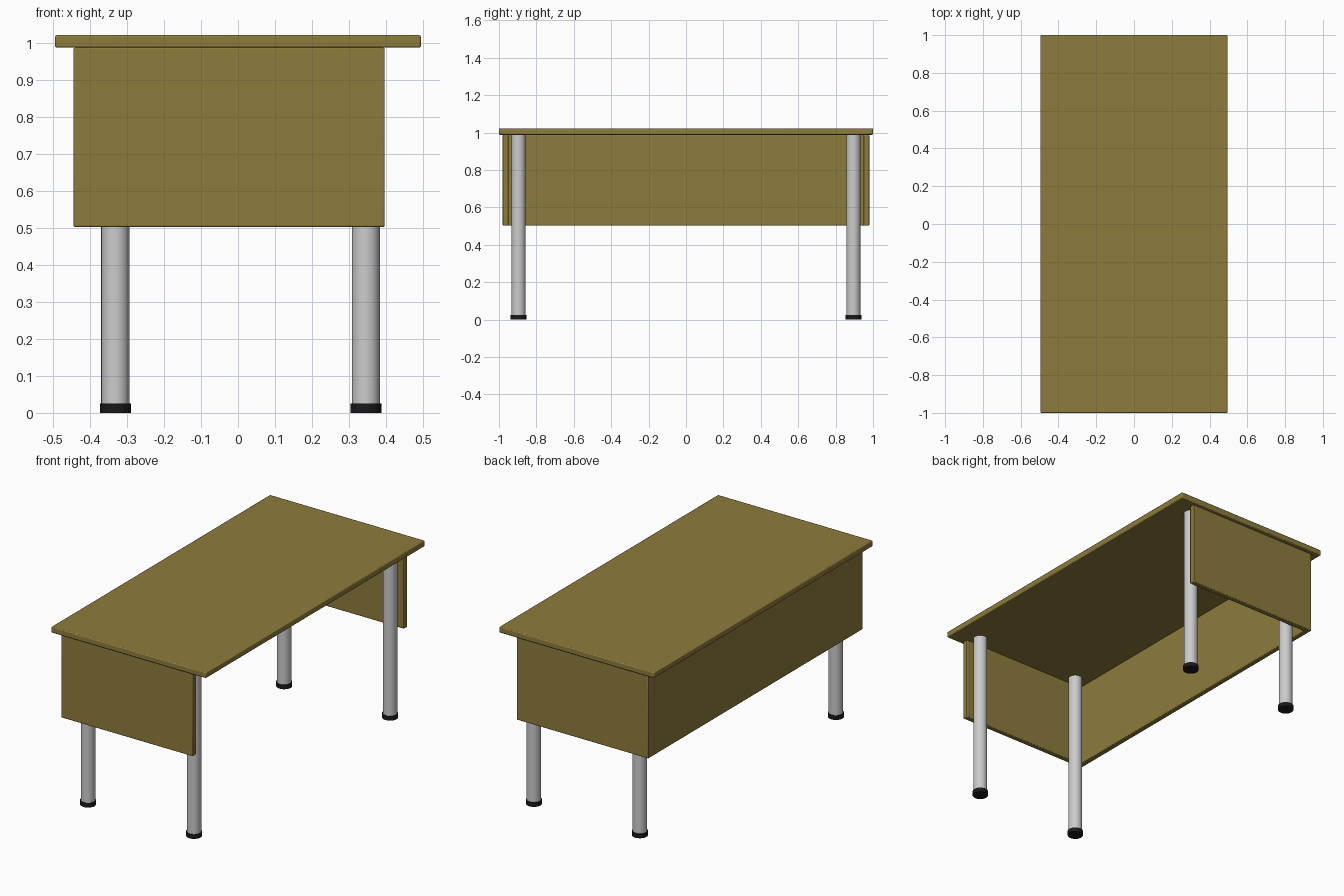
import bpy

if "Cube" in bpy.data.objects:
    bpy.data.objects.remove(bpy.data.objects["Cube"])


def material(name, color):
    mat = bpy.data.materials.new(name)
    mat.diffuse_color = (*color, 1)
    mat.use_nodes = True
    mat.node_tree.nodes["Principled BSDF"].inputs["Base Color"].default_value = mat.diffuse_color
    return mat


wood = material("wood", (0.27, 0.2, 0.045))
black = material("black_rubber", (0.01, 0.01, 0.01))


def board(name, x, y, z, bevel=0.004):
    """Slightly rounded board spanning the given (min, max) ranges."""
    bpy.ops.mesh.primitive_cube_add(size=1, location=[sum(r) / 2 for r in (x, y, z)])
    ob = bpy.context.object
    ob.name = name
    ob.scale = [r[1] - r[0] for r in (x, y, z)]
    bpy.ops.object.transform_apply(location=False, rotation=False, scale=True)
    ob.data.materials.append(wood)
    mod = ob.modifiers.new("rounded_edges", 'BEVEL')
    mod.width = bevel
    mod.segments = 2
    bpy.ops.object.shade_smooth_by_angle()


def cylinder(name, x, y, z, radius, mat=None):
    bpy.ops.mesh.primitive_cylinder_add(vertices=32, radius=radius, depth=z[1] - z[0],
                                        location=(x, y, sum(z) / 2))
    ob = bpy.context.object
    ob.name = name
    if mat:
        ob.data.materials.append(mat)
    bpy.ops.object.shade_smooth_by_angle()


# Table top and the modesty panel on the -x long side
board("table_top", (-0.495, 0.495), (-1, 1), (0.988, 1.022), 0.005)
board("long_panel", (-0.445, -0.413), (-0.98, 0.98), (0.503, 0.988))

for side, s in (("front", -1), ("back", 1)):
    # End panel
    board(side + "_end_panel", (-0.445, 0.397), sorted((s * 0.949, s * 0.98)), (0.503, 0.988))
    # Tubular legs with black feet
    for end, x in (("left", -0.332), ("right", 0.346)):
        cylinder(f"{side}_{end}_leg", x, s * 0.895, (0.02, 0.99), 0.038)
        cylinder(f"{side}_{end}_foot", x, s * 0.895, (0, 0.025), 0.042, black)
